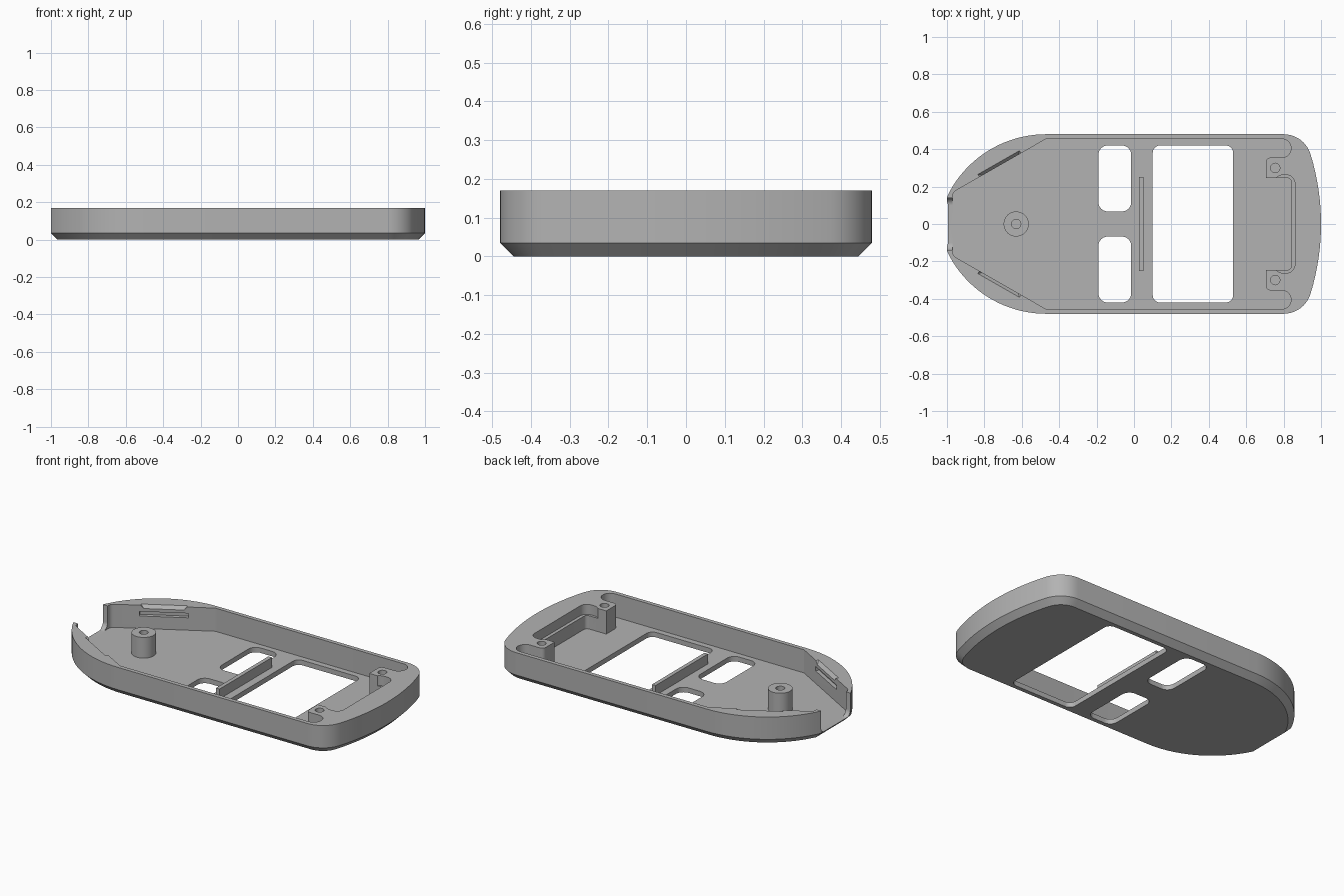
import bpy, bmesh
from math import sin, cos, radians, sqrt, atan2
from mathutils import Vector

if "Cube" in bpy.data.objects:
    bpy.data.objects.remove(bpy.data.objects["Cube"], do_unlink=True)

TOP, FLOOR, CHAMFER, OVER = 0.17, 0.03, 0.035, 0.3

grey = bpy.data.materials.new("grey plastic")
grey.use_nodes = True
COLOUR = (0.45, 0.45, 0.45, 1)
grey.diffuse_color = COLOUR
grey.node_tree.nodes["Principled BSDF"].inputs["Base Color"].default_value = COLOUR


def arc(cx, cy, r, a0, a1, n=10):
    angles = [radians(a0 + (a1 - a0) * i / n) for i in range(n + 1)]
    return [(cx + r * cos(a), cy + r * sin(a)) for a in angles]


def mirrored(half):
    """Close a half outline by mirroring it across y = 0."""
    return half + [(x, -y) for x, y in reversed(half) if abs(y) > 1e-5]


def rounded_rect(x0, x1, y0, y1, r):
    return (arc(x1 - r, y1 - r, r, 0, 90) + arc(x0 + r, y1 - r, r, 90, 180)
            + arc(x0 + r, y0 + r, r, 180, 270) + arc(x1 - r, y0 + r, r, 270, 360))


def inset(points, d):
    """Offset a counter-clockwise outline inward with mitred corners."""
    out = []
    for i, p in enumerate(points):
        p, a, b = Vector(p), Vector(points[i - 1]), Vector(points[(i + 1) % len(points)])
        e, f = (p - a).normalized(), (b - p).normalized()
        n, m = Vector((-e.y, e.x)), Vector((-f.y, f.x))
        out.append(tuple(p + (n + m) * d / (1 + n.dot(m))))
    return out


def loft(name, rings):
    """Solid through rings of 3D points with equal counts."""
    bm = bmesh.new()
    loops = [[bm.verts.new(p) for p in ring] for ring in rings]
    bm.faces.new(loops[0])
    bm.faces.new(loops[-1])
    n = len(loops[0])
    for lo, hi in zip(loops, loops[1:]):
        for i in range(n):
            j = (i + 1) % n
            bm.faces.new((lo[i], lo[j], hi[j], hi[i]))
    bmesh.ops.recalc_face_normals(bm, faces=bm.faces)
    mesh = bpy.data.meshes.new(name)
    bm.to_mesh(mesh)
    bm.free()
    obj = bpy.data.objects.new(name, mesh)
    bpy.context.collection.objects.link(obj)
    mesh.materials.append(grey)
    return obj


def prism(name, points, z0, z1):
    return loft(name, [[(x, y, z) for x, y in points] for z in (z0, z1)])


def cut(obj, cutter):
    mod = obj.modifiers.new("cut", 'BOOLEAN')
    mod.operation, mod.solver, mod.object = 'DIFFERENCE', 'EXACT', cutter
    bpy.context.view_layer.objects.active = obj
    bpy.ops.object.modifier_apply(modifier=mod.name)
    bpy.data.objects.remove(cutter, do_unlink=True)


# Outer shell: bowed right end, rounded corners, tapering left end
half = [(1 - 0.4 * y * y, y) for y in [0.37 * i / 8 for i in range(8)]]
half += arc(0.80, 0.33, 0.15, 16, 90)
R = 0.587
half += arc(-0.47, 0.48 - R, R, 90, 154.6, 20)[:-1] + [(-1, 0.145)]
outline = mirrored(half)
shell = loft("shell", [[(x, y, 0) for x, y in inset(outline, CHAMFER)],
                       [(x, y, CHAMFER) for x, y in outline],
                       [(x, y, TOP) for x, y in outline]])

# Main cavity, leaving two screw bosses at the right end
half = [(0.84, 0)] + arc(0.82, 0.226, 0.02, 0, 90, 5) + [(0.705, 0.246)]
half += arc(0.73, 0.33, 0.025, 180, 90, 5) + arc(0.79, 0.405, 0.05, -90, 90, 14)
half += [(-0.47, 0.455), (-0.945, 0.183)] + arc(-0.94, 0.15, 0.03, 120, 180, 5)
cut(shell, prism("cavity", mirrored(half), FLOOR, OVER))

# Stepped recess in the right end wall
cut(shell, prism("recess", rounded_rect(0.75, 0.86, -0.262, 0.262, 0.045), 0.11, OVER))

# Rounded notch through the left tip
profile = [(0.14, OVER)] + [(y, z) for y, z in arc(0.10, FLOOR + 0.04, 0.04, 0, -90)]
ring = mirrored([(z, y) for y, z in profile])
cut(shell, loft("notch", [[(x, y, z) for z, y in ring] for x in (-1.1, -0.955)]))

# Floor windows
cut(shell, prism("large_window", rounded_rect(0.10, 0.53, -0.42, 0.42, 0.04), -0.1, 0.1))
for side in (1, -1):
    y0, y1 = sorted((0.067 * side, 0.42 * side))
    cut(shell, prism("small_window", rounded_rect(-0.19, -0.015, y0, y1, 0.05), -0.1, 0.1))
    # Screw holes in the bosses
    cut(shell, prism("screw_hole", arc(0.755, 0.30 * side, 0.025, 0, 345, 23), 0.06, OVER))

    # Snap slot and lead-in chamfer on the slanted inner walls
    along = Vector((0.475, 0.272 * side, 0)).normalized()
    out = Vector((-along.y, along.x, 0)) * side
    mid = Vector((-0.715, 0.3147 * side, 0))

    def wall_cut(name, section, lengths):
        rings = [[mid + along * s * length + out * d + Vector((0, 0, z))
                  for (d, z), length in zip(section, lengths)] for s in (-1, 1)]
        cut(shell, loft(name, rings))

    wall_cut("snap_slot", [(-0.02, 0.105), (0.022, 0.105), (0.022, 0.132), (-0.02, 0.132)],
             [0.135] * 4)
    wall_cut("lead_in", [(-0.01, 0.139), (0.018, TOP + 0.002), (-0.01, TOP + 0.002)],
             [0.10, 0.13, 0.13])

# Screw post with a blind hole
post = prism("screw_post", arc(-0.63, 0, 0.067, 0, 352.5, 47), FLOOR - 0.01, 0.155)
cut(post, prism("post_hole", arc(-0.63, 0, 0.025, 0, 345, 23), 0.06, OVER))

# Upright rib between the windows
rib = prism("rib", [(0.028, -0.25), (0.052, -0.25), (0.052, 0.25), (0.028, 0.25)],
            FLOOR - 0.01, 0.09)

# Smooth curved walls, crisp edges
for obj in (shell, post, rib):
    bpy.ops.object.select_all(action='DESELECT')
    obj.select_set(True)
    bpy.context.view_layer.objects.active = obj
    bpy.ops.object.shade_smooth_by_angle(angle=radians(25))
